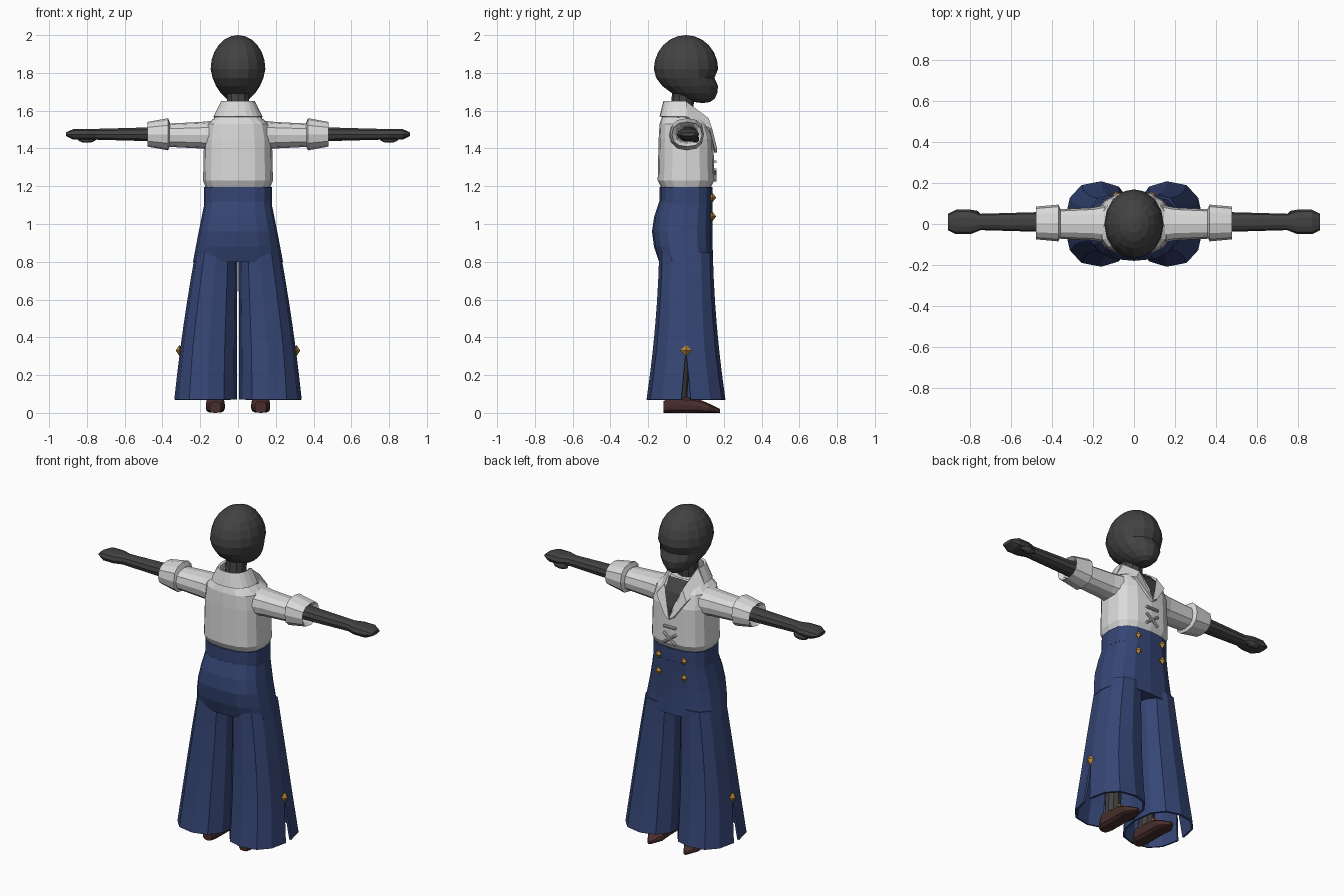
import bpy, bmesh
from math import cos, sin, pi, copysign
from mathutils import Vector

if "Cube" in bpy.data.objects:
    bpy.data.objects.remove(bpy.data.objects["Cube"])


def material(name, red, green, blue):
    colour = (red, green, blue, 1)
    mat = bpy.data.materials.new(name)
    mat.use_nodes = True
    mat.diffuse_color = colour
    mat.node_tree.nodes["Principled BSDF"].inputs["Base Color"].default_value = colour
    return mat


skin = material("charcoal skin", .055, .055, .055)
shirt = material("white cloth", .7, .7, .7)
navy = material("navy cloth", .036, .06, .175)
gold = material("gold", .5, .25, .04)
leather = material("brown leather", .065, .027, .024)


def finish(bm, name, mat, at=(0, 0, 0), thickness=0):
    bmesh.ops.remove_doubles(bm, verts=bm.verts[:], dist=.0001)
    bmesh.ops.recalc_face_normals(bm, faces=bm.faces[:])
    mesh = bpy.data.meshes.new(name)
    bm.to_mesh(mesh)
    bm.free()
    mesh.materials.append(mat)
    part = bpy.data.objects.new(name, mesh)
    part.location = at
    bpy.context.collection.objects.link(part)
    if thickness:
        solidify = part.modifiers.new("thickness", "SOLIDIFY")
        solidify.thickness = thickness
    return part


def section_point(axis, across, along, other):
    if axis == "x":
        return Vector((along, across, other))
    if axis == "y":
        return Vector((across, along, other))
    return Vector((across, other, along))


def loft(name, mat, sections, axis="z", sides=12, power=2.4, mirror=1,
         start=0, closed=True, thickness=0, at=(0, 0, 0)):
    """Each section: position, two radii, then optional centre shifts and slit half-angle."""
    bm = bmesh.new()
    rings = []
    for section in sections:
        along, wide, deep, shift, rise, slit = (*section, 0, 0, 0)[:6]
        ring = []
        for step in range(sides + 1):
            angle = slit + 2 * (pi - slit) * step / sides
            c, s = cos(start + angle), sin(start + angle)
            across = shift + wide * copysign(abs(c) ** (2 / power), c)
            other = rise + deep * copysign(abs(s) ** (2 / power), s)
            point = section_point(axis, across, along, other)
            point.x *= mirror
            ring.append(bm.verts.new(point))
        rings.append(ring)
    for lower, upper in zip(rings, rings[1:]):
        for i in range(sides):
            bm.faces.new((lower[i], lower[i + 1], upper[i + 1], upper[i]))
    if closed:
        for ring in (rings[0], rings[-1]):
            bm.faces.new(ring[:-1])
    place = (mirror * at[0], at[1], at[2])
    return finish(bm, name, mat, place, thickness)


def ball(name, mat, at, size, segments, rings):
    bm = bmesh.new()
    bmesh.ops.create_uvsphere(bm, u_segments=segments, v_segments=rings, radius=1)
    bmesh.ops.scale(bm, vec=size, verts=bm.verts[:])
    return finish(bm, name, mat, at)


def bar(name, mat, begin, end, radius, sides=10):
    begin, end = Vector(begin), Vector(end)
    span = end - begin
    bm = bmesh.new()
    bmesh.ops.create_cone(bm, cap_ends=True, segments=sides, radius1=radius,
                          radius2=radius, depth=span.length)
    turn = span.to_track_quat("Z", "Y").to_matrix()
    bmesh.ops.rotate(bm, cent=(0, 0, 0), matrix=turn, verts=bm.verts[:])
    return finish(bm, name, mat, (begin + end) / 2)


def strip(name, mat, pairs, mirror=1, thickness=0):
    bm = bmesh.new()
    rows = [[bm.verts.new((x * mirror, y, z)) for x, y, z in pair] for pair in pairs]
    for (a, b), (c, d) in zip(rows, rows[1:]):
        bm.faces.new((a, b, d, c))
    return finish(bm, name, mat, thickness=thickness)


def trouser_width(z):
    return .35 - .1 * z - .05 * z * z


def trouser_depth(z):
    return .14 + .08 * (1 - z) ** 2


# Head: a ball narrowed to a forward chin, with a dent across the eyes
head = ball("head", skin, (0, 0, 1.82), (.145, .17, .18), 16, 12)
for vert in head.data.vertices:
    drop = max(0, -vert.co.z / .18)
    vert.co.x *= 1 - .15 * drop
    vert.co.y += .09 * drop ** 2
    if vert.co.y > .1 and abs(vert.co.z + .04) < .02:
        vert.co.y -= .02
bar("neck", skin, (0, -.03, 1.54), (0, -.01, 1.72), .06)

# Shirt body, open neck and standing collar
loft("shirt_body", shirt, [(1.19, .17, .13), (1.23, .185, .15), (1.45, .18, .145),
                           (1.53, .165, .13, 0, -.01), (1.59, .09, .09, 0, -.03)],
     sides=16, power=2.7)
neckline = [(0, .155, 1.38), (.02, .155, 1.45), (.05, .13, 1.53), (.07, .07, 1.59)]
strip("open_neck", skin, [((-x, y, z), (x, y, z)) for x, y, z in neckline])
loft("collar_back", shirt, [(1.57, .13, .12, 0, -.02, 1.4), (1.65, .09, .1, 0, -.02, 1.4)],
     start=pi / 2, closed=False, thickness=.014)

# Chest laces
lace_y, lace_x = .155, .04
for tilt in (-.03, .03):
    bar("lace_cross", shirt, (-lace_x, lace_y, 1.26 - tilt), (lace_x, lace_y, 1.26 + tilt), .008)
bar("lace_top", shirt, (-lace_x, lace_y, 1.33), (lace_x, lace_y, 1.33), .008)

# Waistband and hips, fuller at the seat
loft("waistband", navy, [(1.1, .18, .14), (1.195, .18, .14)], sides=16, power=2.7)
hips = []
for step in range(5):
    z = .8 + .08 * step
    seat = .02 * sin(pi * step / 4)
    hips.append((z, trouser_width(z), trouser_depth(z) + seat, 0, -seat))
loft("hips", navy, hips, sides=16, power=2.7)

# Flared trouser leg, slit open at the outer hem
leg = []
for step in range(7):
    z = .07 + .13 * step
    half = trouser_width(z) / 2
    leg.append((z, half * .97, trouser_depth(z), half, 0, max(0, .1 - .3 * z)))

# Shoe sections resting on the ground
shoe = [(y, wide, high, 0, high) for y, wide, high in
        [(-.12, .03, .03), (-.08, .05, .045), (.05, .05, .04), (.12, .05, .025), (.18, .01, .01)]]

for side, label in ((1, "left_"), (-1, "right_")):
    # Lapel
    strip(label + "lapel", shirt, [((.08, 0, 1.65), (.13, 0, 1.57)),
                                   ((.06, .12, 1.56), (.1, .14, 1.5)),
                                   ((0, .165, 1.38), (.03, .165, 1.4))], side, .015)
    # Sleeve with a rolled, hollow cuff
    loft(label + "sleeve", shirt, [(0, .1, .08), (.1, .08, .07), (.3, .07, .06)],
         axis="x", mirror=side, at=(.1, 0, 1.47))
    loft(label + "cuff", shirt, [(0, .07, .06), (.01, .09, .085), (.12, .08, .065),
                                 (.1, .06, .05), (.05, .05, .04)],
         axis="x", mirror=side, at=(.36, .005, 1.475))
    # Forearm, mitten hand and thumb
    loft(label + "arm", skin, [(0, .05, .04), (.35, .04, .03), (.4, .06, .03),
                               (.47, .06, .03), (.51, .04, .01)],
         axis="x", sides=10, mirror=side, at=(.4, .01, 1.475))
    ball(label + "thumb", skin, (side * .8, .05, 1.45), (.05, .02, .02), 8, 6)
    # Trouser leg, shin, shoe and buckle
    loft(label + "trouser_leg", navy, leg, mirror=side, closed=False, thickness=.012)
    bar(label + "shin", skin, (side * .12, -.04, .05), (side * .12, 0, .7), .045)
    loft(label + "shoe", leather, shoe, axis="y", power=3, mirror=side, at=(.12, 0, 0))
    bar(label + "buckle", gold, (side * .09, .05, .08), (side * .15, .05, .08), .01)
    # Diamond buttons
    for height in (1.04, 1.14):
        ball(label + "front_button", gold, (side * .085, .14, height), (.02, .02, .025), 4, 2)
    ball(label + "slit_button", gold, (side * .31, 0, .33), (.02, .03, .03), 4, 2)
